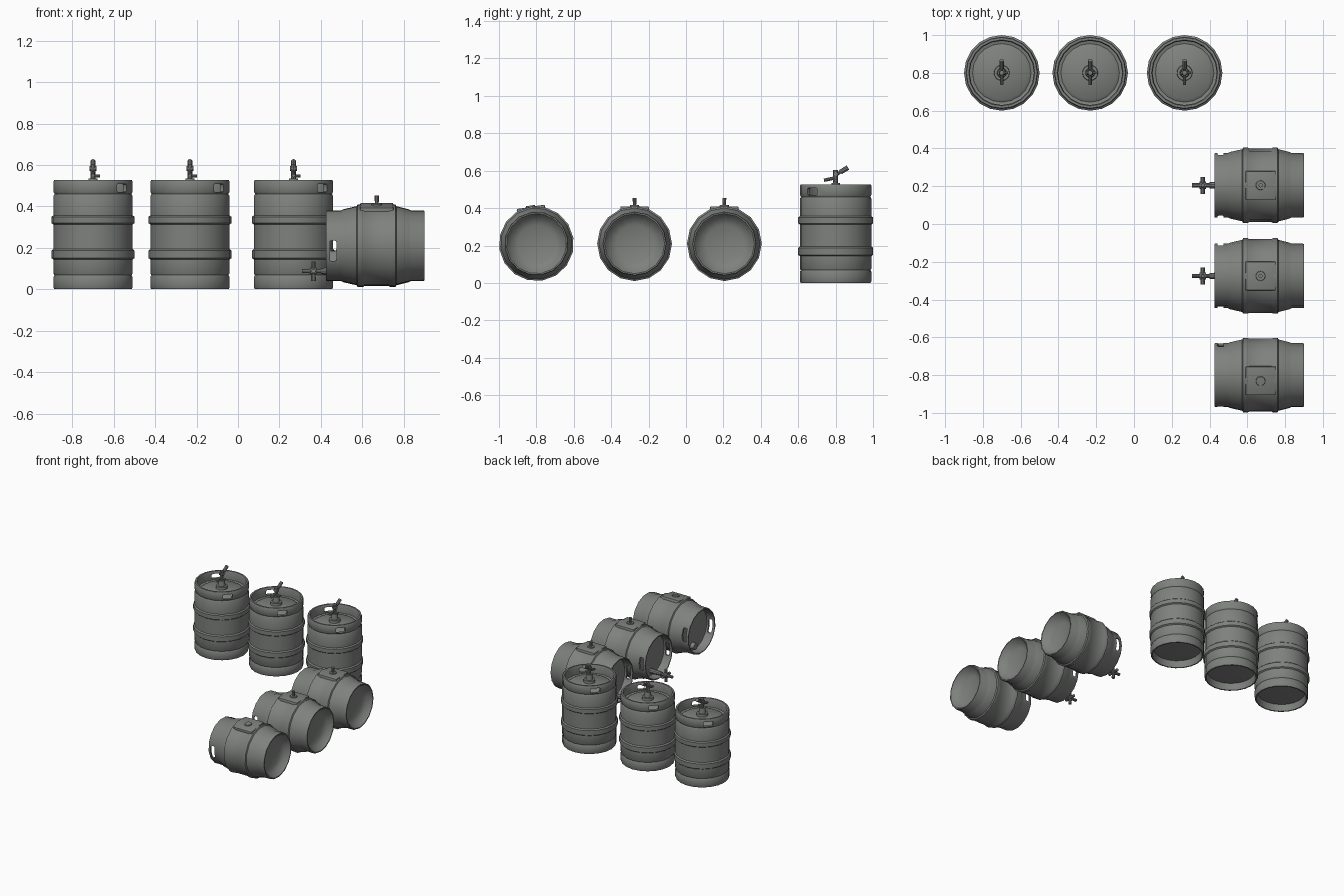
import bpy, bmesh
from math import radians, pi
from mathutils import Matrix, Vector

if "Cube" in bpy.data.objects:
    bpy.data.objects.remove(bpy.data.objects["Cube"])

steel = bpy.data.materials.new("brushed_steel_grey")
steel.use_nodes = True
GREY = (0.21, 0.22, 0.21, 1)
steel.diffuse_color = GREY
steel.node_tree.nodes["Principled BSDF"].inputs["Base Color"].default_value = GREY


def finish(bm, name):
    """Turn a bmesh into a shaded steel mesh."""
    bmesh.ops.recalc_face_normals(bm, faces=bm.faces)
    me = bpy.data.meshes.new(name)
    bm.to_mesh(me)
    bm.free()
    me.materials.append(steel)
    me.shade_smooth()
    me.set_sharp_from_angle(angle=radians(32))
    return me


def lathe(profile, sides):
    """Spin a closed (radius, height) profile about z."""
    bm = bmesh.new()
    verts = [bm.verts.new((r, 0, z)) for r, z in profile]
    edges = [bm.edges.new(pair) for pair in zip(verts, verts[1:])]
    bmesh.ops.spin(bm, geom=verts + edges, cent=(0, 0, 0), axis=(0, 0, 1),
                   angle=2 * pi, steps=sides, use_duplicate=False)
    bmesh.ops.remove_doubles(bm, verts=bm.verts, dist=0.0005)
    bmesh.ops.recalc_face_normals(bm, faces=bm.faces)
    return bm


def rod(bm, a, b, r1, r2=None, sides=10):
    """Add a capped rod from a to b."""
    a, b = Vector(a), Vector(b)
    turn = (b - a).to_track_quat('Z', 'Y').to_matrix().to_4x4()
    bmesh.ops.create_cone(bm, cap_ends=True, segments=sides, radius1=r1,
                          radius2=r1 if r2 is None else r2, depth=(b - a).length,
                          matrix=Matrix.Translation((a + b) / 2) @ turn)


def block(bm, centre, size, bevel=0.0):
    """Add a box with optional rounded edges."""
    geo = bmesh.ops.create_cube(bm, size=1, matrix=Matrix.Translation(centre)
                                @ Matrix.Diagonal((*size, 1)))
    if bevel:
        edges = list({e for v in geo["verts"] for e in v.link_edges})
        bmesh.ops.bevel(bm, geom=edges, offset=bevel, segments=2,
                        profile=0.5, affect='EDGES')


def cut_handles(bm, name, z, width, height, radius, angle):
    """Cut two opposite rounded hand holes through the rim."""
    body = bpy.data.objects.new(name, finish(bm, name))
    bpy.context.collection.objects.link(body)
    cb = bmesh.new()
    for side in (1, -1):
        block(cb, (side * radius, 0, z), (0.09, width, height), 0.008)
    bmesh.ops.rotate(cb, verts=cb.verts, matrix=Matrix.Rotation(angle, 3, 'Z'))
    cutter = bpy.data.objects.new("hole_cutter", finish(cb, "hole_cutter"))
    cutter.hide_render = True
    bpy.context.collection.objects.link(cutter)
    mod = body.modifiers.new("holes", 'BOOLEAN')
    mod.operation, mod.solver, mod.object = 'DIFFERENCE', 'EXACT', cutter
    dg = bpy.context.evaluated_depsgraph_get()
    result = bpy.data.meshes.new_from_object(body.evaluated_get(dg))
    result.name = name
    for ob in (body, cutter):
        bpy.data.objects.remove(ob)
    out = bmesh.new()
    out.from_mesh(result)
    return finish(out, name)


def place(name, mesh, matrix):
    ob = bpy.data.objects.new(name, mesh)
    ob.matrix_world = matrix
    bpy.context.collection.objects.link(ob)


# Upright keg shell: foot ring, two rolling bands, grooves, recessed lid
keg = lathe([(0, .04), (.168, .05), (.178, 0), (.187, 0), (.191, .008), (.191, .06),
             (.186, .068), (.191, .076), (.191, .143), (.2, .15), (.2, .187), (.191, .195),
             (.191, .312), (.2, .319), (.2, .35), (.191, .357), (.191, .45),
             (.185, .46), (.191, .47), (.191, .52), (.187, .527), (.175, .527),
             (.17, .515), (.17, .462), (.155, .458), (.14, .468), (0, .48)], 20)
keg_mesh = cut_handles(keg, "keg_body", .489, .07, .038, .185, radians(-42))

# Dispensing coupler: collar, column, tilted lever and side spout
bm = bmesh.new()
rod(bm, (0, 0, .46), (0, 0, .495), .043, .04, 16)
rod(bm, (0, 0, .495), (0, 0, .535), .026, .022, 12)
rod(bm, (0, 0, .53), (0, 0, .605), .013)
rod(bm, (-.016, 0, .582), (.016, 0, .582), .012)
rod(bm, (0, -.012, .568), (0, .04, .602), .008)
rod(bm, (0, .025, .592), (0, .066, .617), .013)
rod(bm, (0, 0, .562), (0, -.062, .549), .009)
rod(bm, (0, 0, .547), (.033, 0, .547), .007)
coupler_mesh = finish(bm, "keg_coupler")

for i, x in enumerate((-.70, -.232, .268), 1):
    at = Matrix.Translation((x, .80, 0))
    place(f"keg_body_{i}", keg_mesh, at)
    place(f"keg_coupler_{i}", coupler_mesh, at)

# Lying cask shell: domed recessed ends, barrel slopes and two bands
cask = lathe([(0, .055), (.1, .05), (.135, .035), (.155, .008), (.161, 0), (.168, 0),
              (.171, .006), (.171, .066), (.176, .076), (.191, .135), (.2, .14), (.2, .164),
              (.195, .172), (.195, .29), (.2, .298), (.2, .322), (.191, .327),
              (.176, .392), (.171, .402), (.171, .47), (.168, .475), (.161, .475),
              (.157, .41), (.13, .405), (0, .415)], 16)
cask_mesh = cut_handles(cask, "cask_body", .441, .1, .032, .165, pi / 2)

# Square boss carrying the filling hole
bm = bmesh.new()
block(bm, (.17, 0, .23), (.058, .152, .16), .006)
rod(bm, (.19, 0, .23), (.206, 0, .23), .028, .024, 12)
boss_mesh = finish(bm, "bung_boss")

# Vent peg standing in the boss
bm = bmesh.new()
rod(bm, (.2, 0, .23), (.243, 0, .23), .009, .011)
peg_mesh = finish(bm, "vent_peg")

# Cask tap with cross handle and spout
bm = bmesh.new()
rod(bm, (-.122, 0, .40), (-.122, 0, .50), .02, .016)
rod(bm, (-.122, 0, .49), (-.122, 0, .592), .011)
rod(bm, (-.122, 0, .52), (-.122, 0, .552), .019)
rod(bm, (-.122, -.045, .536), (-.122, .045, .536), .011)
rod(bm, (-.17, 0, .536), (-.076, 0, .536), .012, .009)
tap_mesh = finish(bm, "cask_tap")

# Plug closing the tap hole of the untapped cask
bm = bmesh.new()
rod(bm, (-.122, 0, .40), (-.122, 0, .435), .027, .023, 12)
plug_mesh = finish(bm, "tap_plug")

casks = ((-.80, -9, False), (-.275, 0, True), (.205, 0, True))
for i, (y, roll, tapped) in enumerate(casks, 1):
    at = (Matrix.Translation((.9, y, .21)) @ Matrix.Rotation(-pi / 2, 4, 'Y')
          @ Matrix.Rotation(radians(roll), 4, 'Z'))
    place(f"cask_body_{i}", cask_mesh, at)
    place(f"bung_boss_{i}", boss_mesh, at)
    if tapped:
        place(f"vent_peg_{i}", peg_mesh, at)
        place(f"cask_tap_{i}", tap_mesh, at)
    else:
        place(f"tap_plug_{i}", plug_mesh, at)
